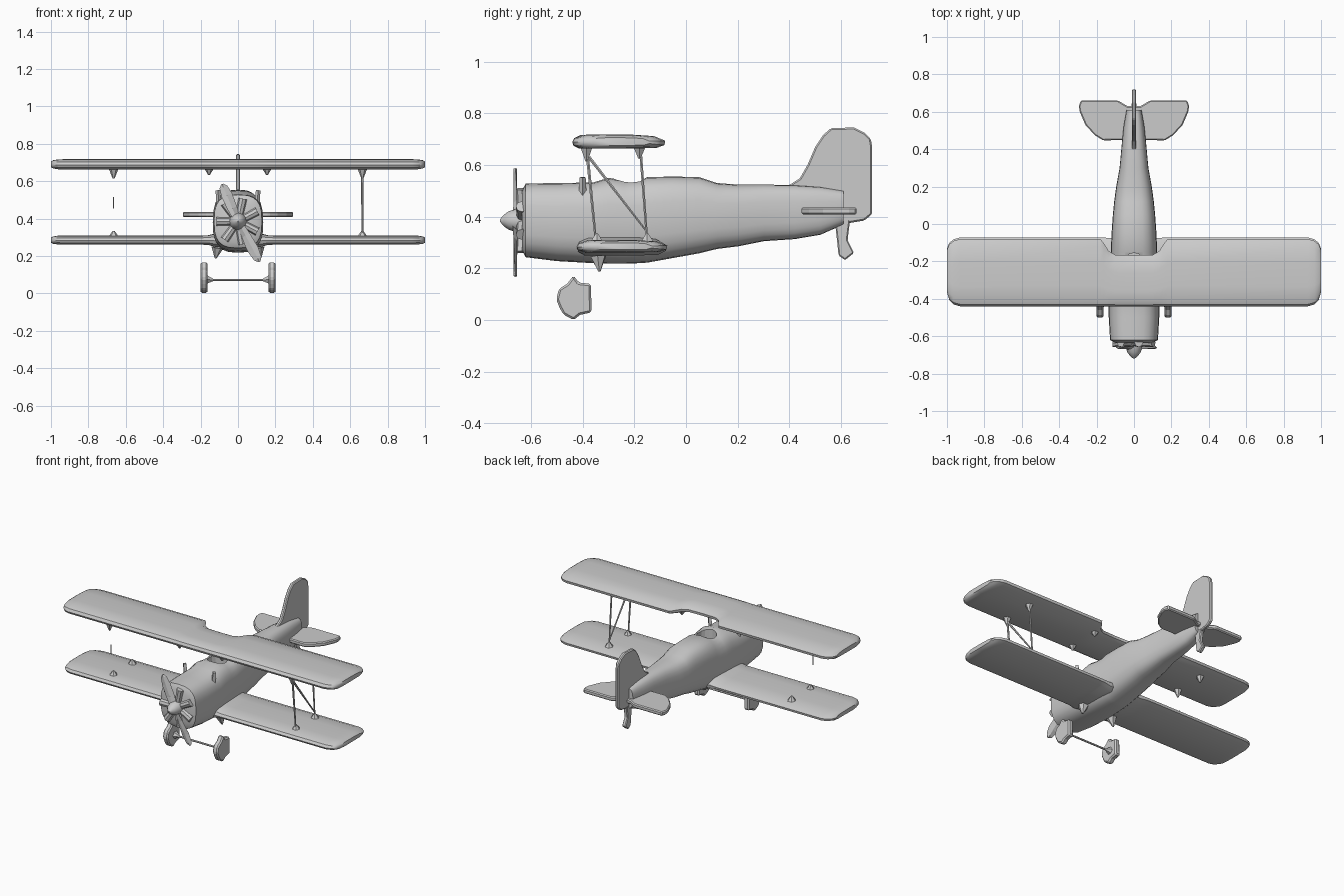
import bpy, bmesh, math
from mathutils import Vector

if "Cube" in bpy.data.objects:
    bpy.data.objects.remove(bpy.data.objects["Cube"])


def make(name, verts, faces, smooth=False, mirror=False, bevel=0):
    me = bpy.data.meshes.new(name)
    me.from_pydata(verts, [], faces)
    bm = bmesh.new()
    bm.from_mesh(me)
    bmesh.ops.recalc_face_normals(bm, faces=bm.faces)
    bm.to_mesh(me)
    bm.free()
    ob = bpy.data.objects.new(name, me)
    bpy.context.collection.objects.link(ob)
    if bevel:
        b = ob.modifiers.new("bevel", 'BEVEL')
        b.width, b.segments = bevel, 1
    if mirror:
        ob.modifiers.new("mirror", 'MIRROR')
    if smooth:
        bpy.ops.object.select_all(action='DESELECT')
        ob.select_set(True)
        bpy.context.view_layer.objects.active = ob
        bpy.ops.object.shade_smooth_by_angle(angle=math.radians(35))
    return ob


def loft(name, rings, **kw):
    n = len(rings[0])
    verts = [p for r in rings for p in r]
    faces = [(i * n + j, i * n + (j + 1) % n, (i + 1) * n + (j + 1) % n, (i + 1) * n + j)
             for i in range(len(rings) - 1) for j in range(n)]
    faces += [tuple(range(n)), tuple(range(len(verts) - n, len(verts)))]
    return make(name, verts, faces, **kw)


def strut(name, a, b, r1, r2, sides=6, **kw):
    a, b = Vector(a), Vector(b)
    q = (b - a).to_track_quat('Z', 'Y')
    ring = [Vector((math.cos(t), math.sin(t), 0)) for t in
            [2 * math.pi * i / sides for i in range(sides)]]
    return loft(name, [[a + q @ (v * r1) for v in ring], [b + q @ (v * r2) for v in ring]], **kw)


# fuselage: y, half width, bottom, top
def section(y, w, lo, hi, n=24, e=0.7):
    ring = []
    for i in range(n):
        t = 2 * math.pi * i / n
        c, s = math.cos(t), math.sin(t)
        ring.append((w * math.copysign(abs(c) ** e, c), y,
                     (lo + hi) / 2 + (hi - lo) / 2 * math.copysign(abs(s) ** e, s)))
    return ring


body = [(-.635, .10, .27, .50), (-.62, .128, .243, .528), (-.5, .135, .228, .53),
        (-.36, .135, .22, .532), (-.3, .133, .218, .55), (-.24, .13, .218, .54),
        (-.18, .126, .22, .54), (-.15, .124, .222, .553), (-.05, .12, .24, .555),
        (.05, .113, .258, .553), (.12, .106, .275, .53), (.2, .095, .285, .524),
        (.3, .077, .305, .524), (.42, .066, .313, .522), (.52, .056, .33, .515), (.61, .04, .37, .50)]
fuselage = loft("fuselage", [section(*s) for s in body], smooth=True)

# cockpit opening
cutter = strut("cockpit_cutter", (0, -.215, .48), (0, -.215, .62), .06, .06, 16)
cutter.hide_render = True
cut = fuselage.modifiers.new("cockpit", 'BOOLEAN')
cut.operation, cut.object = 'DIFFERENCE', cutter
bpy.context.view_layer.objects.active = fuselage
bpy.ops.object.modifier_apply(modifier=cut.name)
bpy.data.objects.remove(cutter)

# wings: chord fraction and height fraction of the profile
PROFILE = [(0, .45), (.03, .75), (.12, .96), (.3, 1), (.65, .98), (.88, .88), (1, .55),
           (.99, .25), (.9, .04), (.5, 0), (.1, 0), (.02, .2)]


def wing(name, stations, zlow, thick):
    rings = []
    for x, le, te, k in stations:
        rings.append([(x, le + (te - le) * u, zlow + thick / 2 + thick * k * (v - .5)) for u, v in PROFILE])
    return loft(name, rings, smooth=True)


def both(half):
    return [(-x, *r) for x, *r in reversed(half) if x > 0] + half


tip = [(.93, 0, 0, 1), (.965, .01, -.01, .95), (.988, .035, -.03, .8), (1, .075, -.06, .55)]


def tips(le, te):
    return [(x, le + a, te + b, k) for x, a, b, k in tip]


wing("upper_wing", both([(0, -.44, -.168, 1), (.1, -.44, -.165, 1), (.135, -.44, -.145, 1),
                         (.16, -.44, -.105, 1), (.18, -.44, -.08, 1)] + tips(-.44, -.08)), .663, .055)
wing("lower_wing", both([(0, -.423, -.075, 1.5), (.12, -.423, -.075, 1.5),
                         (.16, -.423, -.073, 1.05), (.2, -.423, -.072, 1)] + tips(-.423, -.072)), .261, .049)

# strut mounts under the upper wing and on the lower wing
for x in (.155, .665):
    for y, d in ((-.385, .05), (-.18, .04)):
        strut("upper_strut_mount", (x, y, .672), (x, y, .664 - d * (.6 if x < .2 else 1)), .028, .005, mirror=True)
for y in (-.345, -.15):
    strut("lower_strut_mount", (.665, y, .303), (.665, y, .335), .028, .005, mirror=True)

# N-shaped wing struts, one side only plus a short remnant on the other
X = .665
strut("front_wing_strut", (X, -.382, .64), (X, -.348, .3), .007, .005)
strut("rear_wing_strut", (X, -.175, .64), (X, -.15, .3), .006, .005)
strut("diagonal_wing_strut", (X, -.375, .63), (X, -.15, .34), .007, .004)
strut("strut_remnant", (-X, -.37, .455), (-X, -.37, .515), .003, .003)


# flat outlined parts
def plate(name, pts, a, b, axis, **kw):
    put = (lambda p, d: (d, p[0], p[1])) if axis == 'x' else (lambda p, d: (p[0], p[1], d))
    return loft(name, [[put(p, a) for p in pts], [put(p, b) for p in pts]], **kw)


plate("tail_fin", [(.38, .51), (.44, .548), (.47, .60), (.50, .67), (.53, .715), (.56, .742), (.65, .745),
                   (.69, .725), (.715, .70), (.72, .67), (.72, .41), (.69, .385), (.6, .37), (.5, .42)],
      -.012, .012, 'x', bevel=.006)
plate("tailplane", [(0, .45), (.165, .447), (.21, .475), (.26, .53), (.29, .60), (.295, .63), (.285, .66),
                    (.085, .66), (.035, .63), (0, .63)], .408, .436, 'z', mirror=True, bevel=.006)
plate("tail_wheel", [(.575, .39), (.635, .39), (.625, .31), (.65, .26), (.615, .232), (.59, .25), (.585, .3)],
      -.013, .013, 'x', bevel=.005)

# landing gear: wheel covers, axle and leg stubs
plate("wheel_cover", [(-.502, .08), (-.492, .12), (-.46, .14), (-.435, .172), (-.415, .145), (-.368, .14),
                      (-.365, .03), (-.41, .02), (-.435, 0), (-.475, .022), (-.49, .05)],
      .163, .2, 'x', mirror=True, bevel=.008)
strut("axle", (-.17, -.42, .072), (.17, -.42, .072), .006, .006)
strut("axle_collar", (.13, -.42, .072), (.17, -.42, .075), .006, .028, mirror=True)
strut("leg_stub", (.11, -.34, .245), (.12, -.335, .188), .032, .005, mirror=True)
strut("nose_stub", (.1, -.40, .47), (.108, -.40, .552), .016, .012, 4, mirror=True)

# radial engine
HUB = .385
for i in range(7):
    t = 2 * math.pi * (i + .5) / 7
    c, s = math.cos(t), math.sin(t)
    strut("engine_cylinder", (.03 * c, -.635, HUB + .03 * s), (.115 * c, -.635, HUB + .125 * s), .02, .023, 8)

# spinner
rings = []
for y, r in ((-.62, .05), (-.655, .045), (-.685, .036), (-.705, .022), (-.72, .004)):
    rings.append([(r * math.cos(k * math.pi / 6), y, HUB + r * math.sin(k * math.pi / 6)) for k in range(12)])
loft("spinner", rings, smooth=True)

# two-bladed propeller
for sgn, d in ((1, Vector((-.085, 0, .2))), (-1, Vector((.115, 0, -.215)))):
    side = Vector((d.z, 0, -d.x)).normalized()
    rings = []
    for f, w in ((.05, .018), (.35, .026), (.7, .03), (.92, .022), (1, .006)):
        c = Vector((0, -.66, HUB)) + d * f
        lean = side * w + Vector((0, .012 * (1 - f), 0))
        th = Vector((0, .007, 0))
        rings.append([c - lean, c - th, c + lean, c + th])
    loft("propeller_blade", rings)
